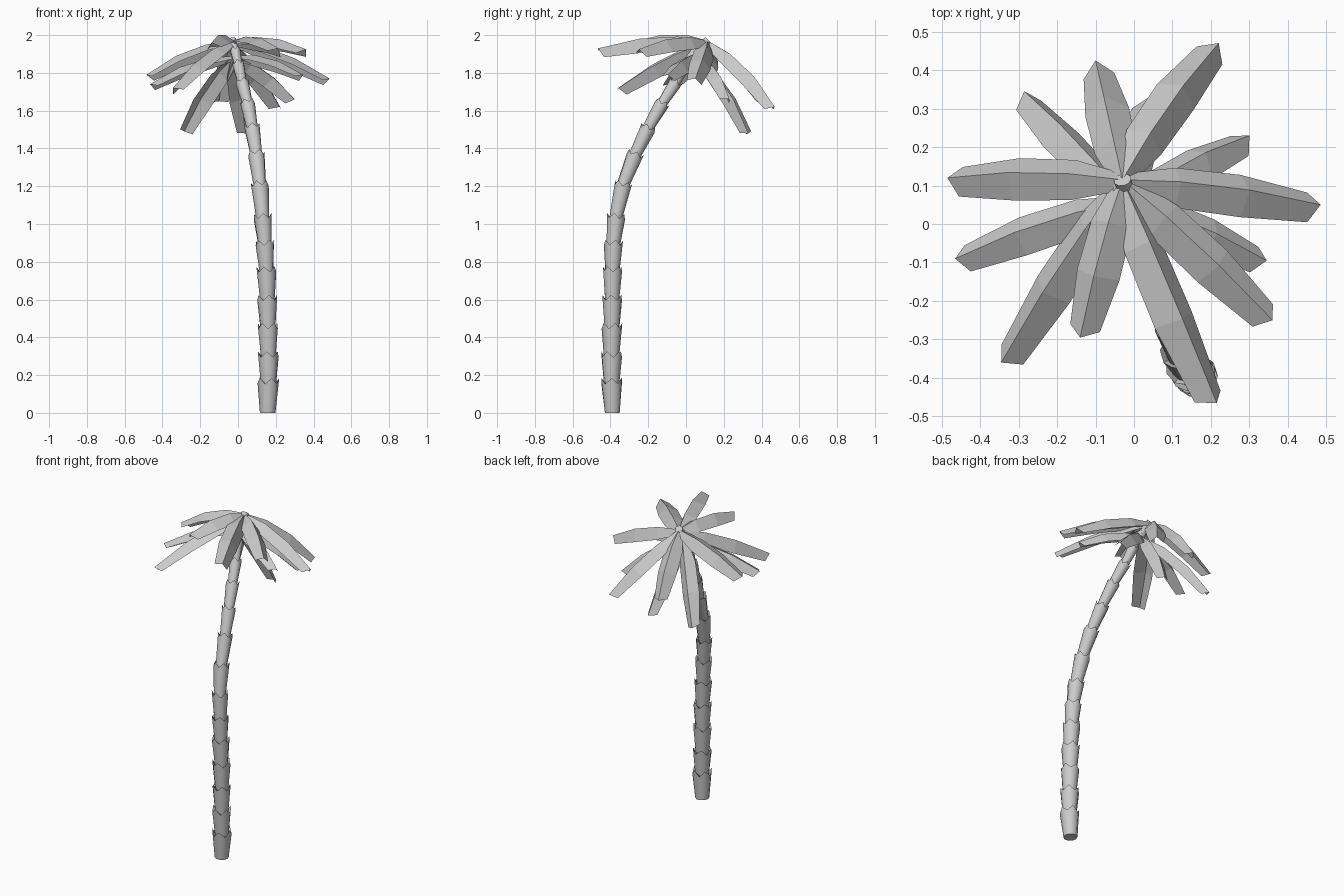
import bpy, bmesh, math
from mathutils import Vector, Matrix

if "Cube" in bpy.data.objects:
    bpy.data.objects.remove(bpy.data.objects["Cube"])

def finish(name, bm, normals=True):
    if normals:
        bmesh.ops.recalc_face_normals(bm, faces=bm.faces)
    me = bpy.data.meshes.new(name)
    bm.to_mesh(me)
    bm.free()
    ob = bpy.data.objects.new(name, me)
    bpy.context.collection.objects.link(ob)
    return ob

# Trunk: stacked flared sleeves with zigzag rims along a leaning path
PATH = [Vector(p) for p in (
    (.157, -.39, 0), (.161, -.394, .17), (.160, -.394, .31), (.158, -.392, .46),
    (.155, -.391, .61), (.150, -.389, .76), (.142, -.384, .90), (.130, -.37, 1.04),
    (.115, -.332, 1.21), (.097, -.268, 1.37), (.075, -.200, 1.51), (.05, -.125, 1.64),
    (.022, -.055, 1.75), (0, 0, 1.85), (-.015, .06, 1.92), (-.03, .115, 1.972))]
SIDES = 10

def ring(bm, centre, axis, radius, zig, turn):
    u = Vector((1, 0, 0))
    u = (u - axis * u.dot(axis)).normalized()
    v = axis.cross(u)
    out = []
    for k in range(SIDES):
        a = 2 * math.pi * k / SIDES + turn
        lift = zig if k % 2 == 0 else -zig
        out.append(bm.verts.new(centre + (u * math.cos(a) + v * math.sin(a)) * radius
                                + axis * lift))
    return out

bm = bmesh.new()
n = len(PATH) - 1
for i in range(n):
    a, b = PATH[i], PATH[i + 1]
    axis = (b - a).normalized()
    f = i / (n - 1)
    rim = .057 - .016 * f - .018 * f ** 3
    last = i == n - 1
    start = a if i == 0 else a - axis * .025
    low = ring(bm, start, axis, rim * .72, 0, i * .8)
    top = ring(bm, b, axis, rim, 0 if last else .016 * (1 - .4 * f), i * .8)
    for k in range(SIDES):
        j = (k + 1) % SIDES
        bm.faces.new((low[k], low[j], top[j], top[k]))
    if i == 0:
        bm.faces.new(low[::-1])
    if last:
        bm.faces.new(top)
    else:
        # recessed shelf inside the rim
        inner = ring(bm, b - axis * .02, axis, rim * .68, 0, i * .8)
        for k in range(SIDES):
            j = (k + 1) % SIDES
            bm.faces.new((top[k], top[j], inner[j], inner[k]))
trunk = finish("trunk", bm, False)
bpy.context.view_layer.objects.active = trunk
trunk.select_set(True)
bpy.ops.object.shade_smooth_by_angle(angle=math.radians(45))

# Fronds: deeply folded strips that arch away from the tilted crown
CROWN_UP = Vector((-.08, .38, .9)).normalized()
UPPER = Vector((-.03, .115, 1.97))
LOWER = Vector((-.015, .06, 1.89))

def frond(name, base, tip, width, arch, roll=0):
    tip = Vector(tip)
    out = (tip - base).normalized()
    side = Matrix.Rotation(math.radians(roll), 3, out) @ out.cross(CROWN_UP).normalized()
    bm = bmesh.new()
    rows = []
    for t, w in ((0, .4), (.3, .95), (.65, 1.0), (1, .7)):
        p = base.lerp(tip, t) + CROWN_UP * arch * 4 * t * (1 - t)
        slope = (tip - base + CROWN_UP * arch * 4 * (1 - 2 * t)).normalized()
        up = side.cross(slope).normalized()
        back = slope * (.015 if t == 1 else 0)
        drop = up * width * w * .95
        rows.append([bm.verts.new(q) for q in (p - side * width * w - drop - back, p,
                                               p + side * width * w - drop - back)])
    for r, s in zip(rows, rows[1:]):
        for k in (0, 1):
            bm.faces.new((r[k], r[k + 1], s[k + 1], s[k]))
    finish(name, bm)

# Tip position and twist of each frond
UPPER_TIPS = [(.485, .05, 1.77, 5), (.22, .47, 1.62, 18), (-.10, .425, 1.65, 0),
              (-.485, .12, 1.79, -5), (-.345, -.36, 1.72, 0), (-.14, -.295, 1.96, 0),
              (.215, -.465, 1.93, -20), (.36, -.25, 1.925, 0)]
LOWER_TIPS = [(.30, .23, 1.66, 0), (.04, .33, 1.48, 12), (-.285, .345, 1.49, 18),
              (-.465, -.09, 1.74, -5), (.345, -.095, 1.79, 0)]
for i, (x, y, z, roll) in enumerate(UPPER_TIPS):
    frond(f"upper_frond_{i + 1}", UPPER, (x, y, z), .058, .044, roll)
for i, (x, y, z, roll) in enumerate(LOWER_TIPS):
    frond(f"lower_frond_{i + 1}", LOWER, (x, y, z), .053, .044, roll)
